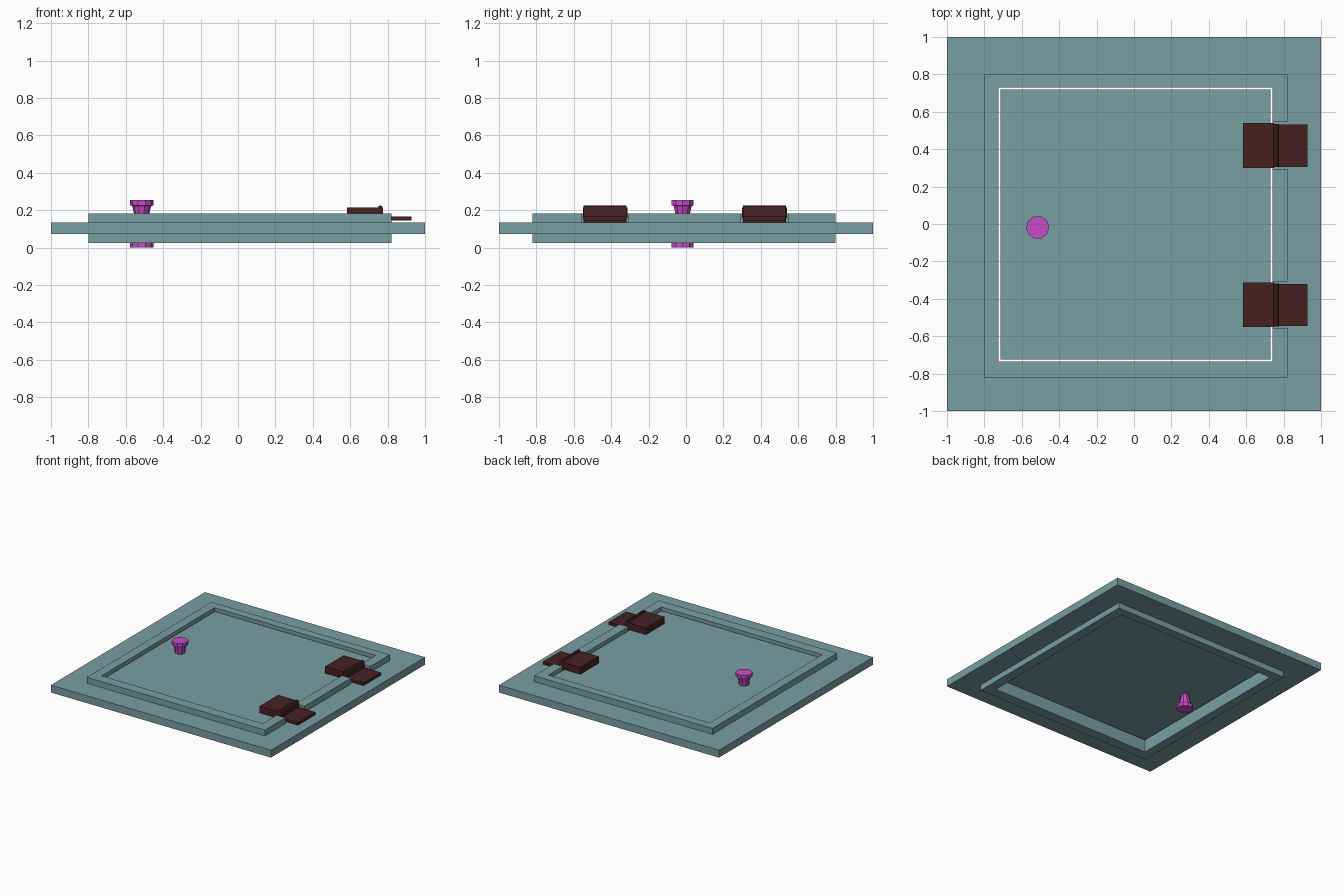
import bpy
import bmesh
from math import sin, cos, tau

if "Cube" in bpy.data.objects:
    bpy.data.objects.remove(bpy.data.objects["Cube"])


def material(name, rgb):
    mat = bpy.data.materials.new(name)
    mat.use_nodes = True
    mat.diffuse_color = (*rgb, 1)
    mat.node_tree.nodes["Principled BSDF"].inputs["Base Color"].default_value = (*rgb, 1)
    return mat


TEAL = material("grey teal", (0.19, 0.345, 0.37))
BROWN = material("dark brown", (0.062, 0.015, 0.016))
MAGENTA = material("magenta", (0.57, 0.07, 0.57))


def finish(name, bm, mat):
    bmesh.ops.recalc_face_normals(bm, faces=bm.faces)
    mesh = bpy.data.meshes.new(name)
    bm.to_mesh(mesh)
    bm.free()
    mesh.materials.append(mat)
    obj = bpy.data.objects.new(name, mesh)
    bpy.context.collection.objects.link(obj)
    return obj


def box(name, rect, z0, z1, mat):
    x0, x1, y0, y1 = rect
    bm = bmesh.new()
    bmesh.ops.create_cube(bm, size=1)
    for v in bm.verts:
        v.co.x = x1 if v.co.x > 0 else x0
        v.co.y = y1 if v.co.y > 0 else y0
        v.co.z = z1 if v.co.z > 0 else z0
    return finish(name, bm, mat)


def ring(name, outer, inner, z0, z1, mat):
    """Rectangular frame with a square-cut hole."""
    bm = bmesh.new()
    loops = []
    for rect, z in ((outer, z0), (outer, z1), (inner, z1), (inner, z0)):
        x0, x1, y0, y1 = rect
        corners = ((x0, y0), (x1, y0), (x1, y1), (x0, y1))
        loops.append([bm.verts.new((x, y, z)) for x, y in corners])
    for a, b in zip(loops, loops[1:] + loops[:1]):
        for i in range(4):
            j = (i + 1) % 4
            bm.faces.new((a[i], a[j], b[j], b[i]))
    return finish(name, bm, mat)


def lathe(name, profile, sides, centre, mat):
    """Faceted solid turned around a vertical axis."""
    bm = bmesh.new()
    rows = []
    for r, z in profile:
        rows.append([bm.verts.new((centre[0] + r * cos(tau * i / sides),
                                   centre[1] + r * sin(tau * i / sides), z))
                     for i in range(sides)])
    for a, b in zip(rows, rows[1:]):
        for i in range(sides):
            j = (i + 1) % sides
            bm.faces.new((a[i], a[j], b[j], b[i]))
    bm.faces.new(rows[0])
    bm.faces.new(rows[-1])
    return finish(name, bm, mat)


# Wall slab, raised trim and the panel set in the opening
TRIM = (-0.80, 0.82, -0.82, 0.80)
OPENING = (-0.725, 0.74, -0.735, 0.73)
PANEL = (-0.715, 0.73, -0.725, 0.72)
SLAB_TOP, PANEL_TOP, PANEL_BOTTOM = 0.133, 0.157, 0.12
ring("wall_slab", (-1, 1, -1, 1), TRIM, 0.072, SLAB_TOP, TEAL)
trim = ring("trim_frame", TRIM, OPENING, 0.025, 0.182, TEAL)
box("panel", PANEL, PANEL_BOTTOM, PANEL_TOP, TEAL)

# Hinges, each in a notch cut through the trim
for side, y in (("back", 0.42), ("front", -0.432)):
    cutter = box(side + "_notch_cutter", (0.70, 0.90, y - 0.125, y + 0.125),
                 SLAB_TOP, 0.30, TEAL)
    cutter.hide_render = True
    cutter.hide_viewport = True
    cut = trim.modifiers.new(side + "_notch", "BOOLEAN")
    cut.operation = "DIFFERENCE"
    cut.solver = "EXACT"
    cut.object = cutter

    box(side + "_hinge_block", (0.583, 0.748, y - 0.12, y + 0.12), PANEL_TOP, 0.213, BROWN)
    box(side + "_hinge_knuckle", (0.748, 0.775, y - 0.115, y + 0.115), SLAB_TOP, 0.21, BROWN)
    box(side + "_hinge_leaf", (0.775, 0.927, y - 0.114, y + 0.112), 0.145, 0.167, BROWN)

    # Pin lying along the hinge line
    bm = bmesh.new()
    bmesh.ops.create_cone(bm, cap_ends=True, segments=8, radius1=0.015,
                          radius2=0.015, depth=0.23)
    pin = finish(side + "_hinge_pin", bm, BROWN)
    pin.rotation_euler.x = tau / 4
    pin.location = (0.76, y, 0.21)

# Knobs on both faces of the panel
KNOB = (-0.515, -0.018)
lathe("top_knob", [(0.037, PANEL_TOP - 0.01), (0.042, 0.185), (0.05, 0.222),
                   (0.062, 0.226), (0.062, 0.255)], 10, KNOB, MAGENTA)
lathe("bottom_knob", [(0.062, 0), (0.062, 0.03), (0.05, 0.034),
                      (0.028, PANEL_BOTTOM + 0.01)], 10, KNOB, MAGENTA)
